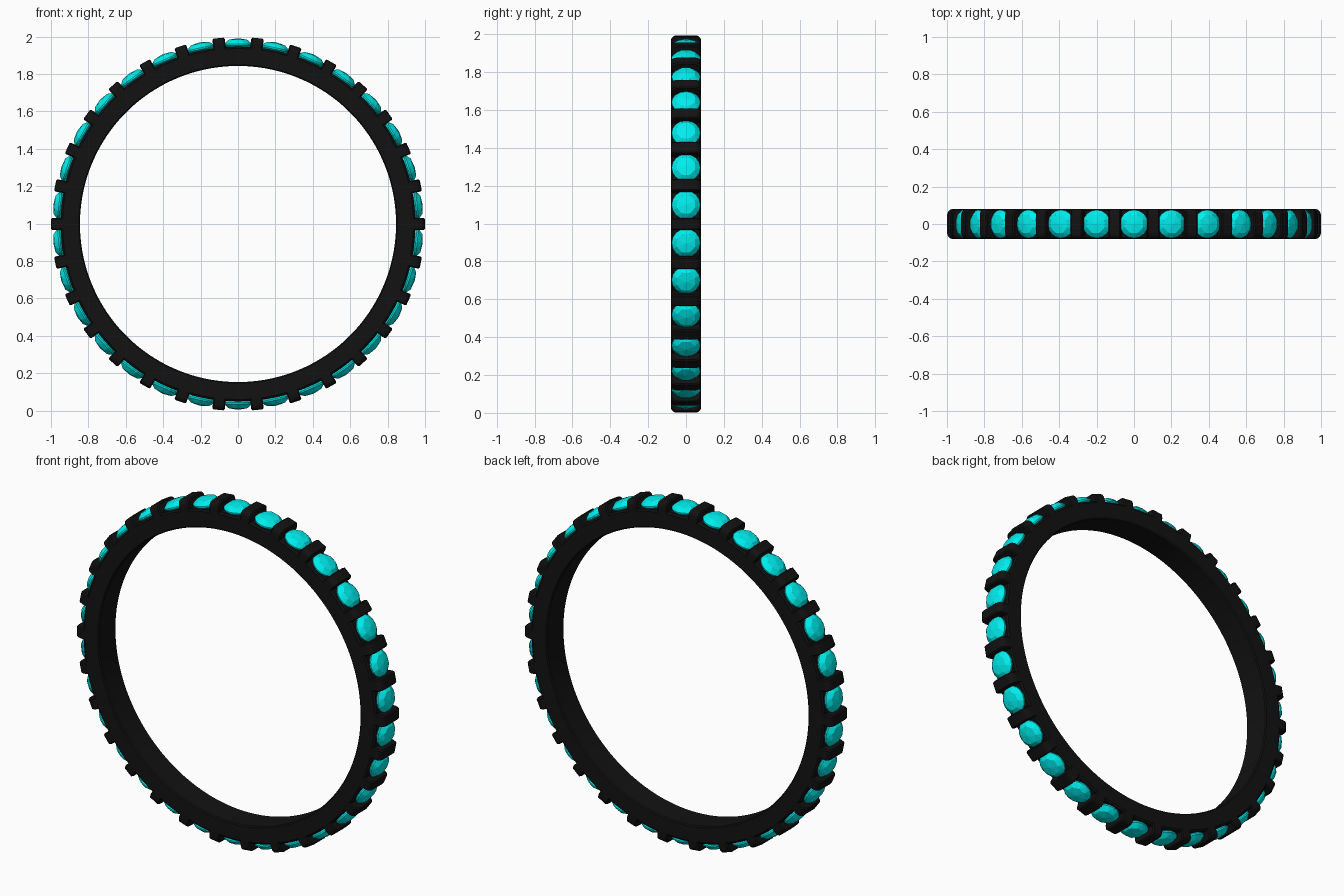
import bpy, bmesh, math
from mathutils import Matrix, Vector

if "Cube" in bpy.data.objects:
    bpy.data.objects.remove(bpy.data.objects["Cube"])

COUNT = 30
CENTRE = Vector((0, 0, 0.998))


def material(name, rgb):
    m = bpy.data.materials.new(name)
    m.diffuse_color = (*rgb, 1)
    m.use_nodes = True
    m.node_tree.nodes["Principled BSDF"].inputs["Base Color"].default_value = m.diffuse_color
    return m


def finish(name, bm, mat, smooth):
    bmesh.ops.recalc_face_normals(bm, faces=bm.faces)
    me = bpy.data.meshes.new(name)
    bm.to_mesh(me)
    bm.free()
    me.materials.append(mat)
    ob = bpy.data.objects.new(name, me)
    bpy.context.collection.objects.link(ob)
    if smooth:
        bpy.context.view_layer.objects.active = ob
        ob.select_set(True)
        bpy.ops.object.shade_smooth_by_angle(angle=math.radians(35))
        ob.select_set(False)
    return ob


def around(step):
    """Local z points outward from the ring; step counts from the top."""
    return Matrix.Translation(CENTRE) @ Matrix.Rotation(step * math.tau / COUNT, 4, 'Y')


def bridge(bm, a, b):
    n = len(a)
    for i in range(n):
        bm.faces.new((a[i], a[(i + 1) % n], b[(i + 1) % n], b[i]))


black = material("black_metal", (0.006, 0.006, 0.006))
cyan = material("cyan_stone", (0.0, 0.85, 0.85))

# Plain band: (y, radius) section swept round the y axis
section = [(-0.074, 0.845), (0.074, 0.845), (0.08, 0.851), (0.08, 0.938),
           (0.072, 0.948), (-0.072, 0.948), (-0.08, 0.938), (-0.08, 0.851)]
bm = bmesh.new()
rings = []
for i in range(180):
    a = math.tau * i / 180
    rings.append([bm.verts.new(CENTRE + Vector((r * math.sin(a), y, r * math.cos(a))))
                  for y, r in section])
for i in range(180):
    bridge(bm, rings[i], rings[(i + 1) % 180])
finish("band", bm, black, True)

# Raised bars between the stones: rounded section, slightly chamfered ends
bm = bmesh.new()
arch = [(-0.08, 0.92)]
for side, start in ((-1, 180), (1, 90)):
    for k in range(6):
        a = math.radians(start - 18 * k)
        arch.append((side * 0.05 + 0.03 * math.cos(a), 0.969 + 0.03 * math.sin(a)))
arch.append((0.08, 0.92))
for n in range(COUNT):
    m = around(n + 0.5)
    loops = []
    for x, inset in ((-0.033, 0.006), (-0.027, 0), (0.027, 0), (0.033, 0.006)):
        s = 1 - inset / 0.08
        loops.append([bm.verts.new(m @ Vector((x, y * s, z - inset))) for y, z in arch])
    for a, b in zip(loops, loops[1:]):
        bridge(bm, a, b)
    bm.faces.new(loops[0])
    bm.faces.new(loops[-1])
finish("bars", bm, black, True)

# Faceted round stones: low crown, thin girdle, pointed underside
bm = bmesh.new()


def circle(m, radius, z, sides, turn=0.0):
    return [bm.verts.new(m @ Vector((radius * math.cos(math.tau * (i + turn) / sides),
                                     radius * math.sin(math.tau * (i + turn) / sides), z)))
            for i in range(sides)]


for n in range(COUNT):
    m = around(n)
    low = circle(m, 0.076, 0.955, 16)
    high = circle(m, 0.076, 0.963, 16)
    crown = circle(m, 0.052, 0.986, 8, 0.5)
    top = bm.verts.new(m @ Vector((0, 0, 0.993)))
    tip = bm.verts.new(m @ Vector((0, 0, 0.885)))
    bridge(bm, low, high)
    for i in range(16):
        bm.faces.new((low[i], low[(i + 1) % 16], tip))
    for i in range(8):
        j = (i + 1) % 8
        g = [high[(2 * i + k) % 16] for k in range(3)]
        bm.faces.new((g[0], g[1], crown[i]))
        bm.faces.new((g[1], g[2], crown[i]))
        bm.faces.new((g[2], crown[j], crown[i]))
        bm.faces.new((crown[i], crown[j], top))
finish("stones", bm, cyan, False)
